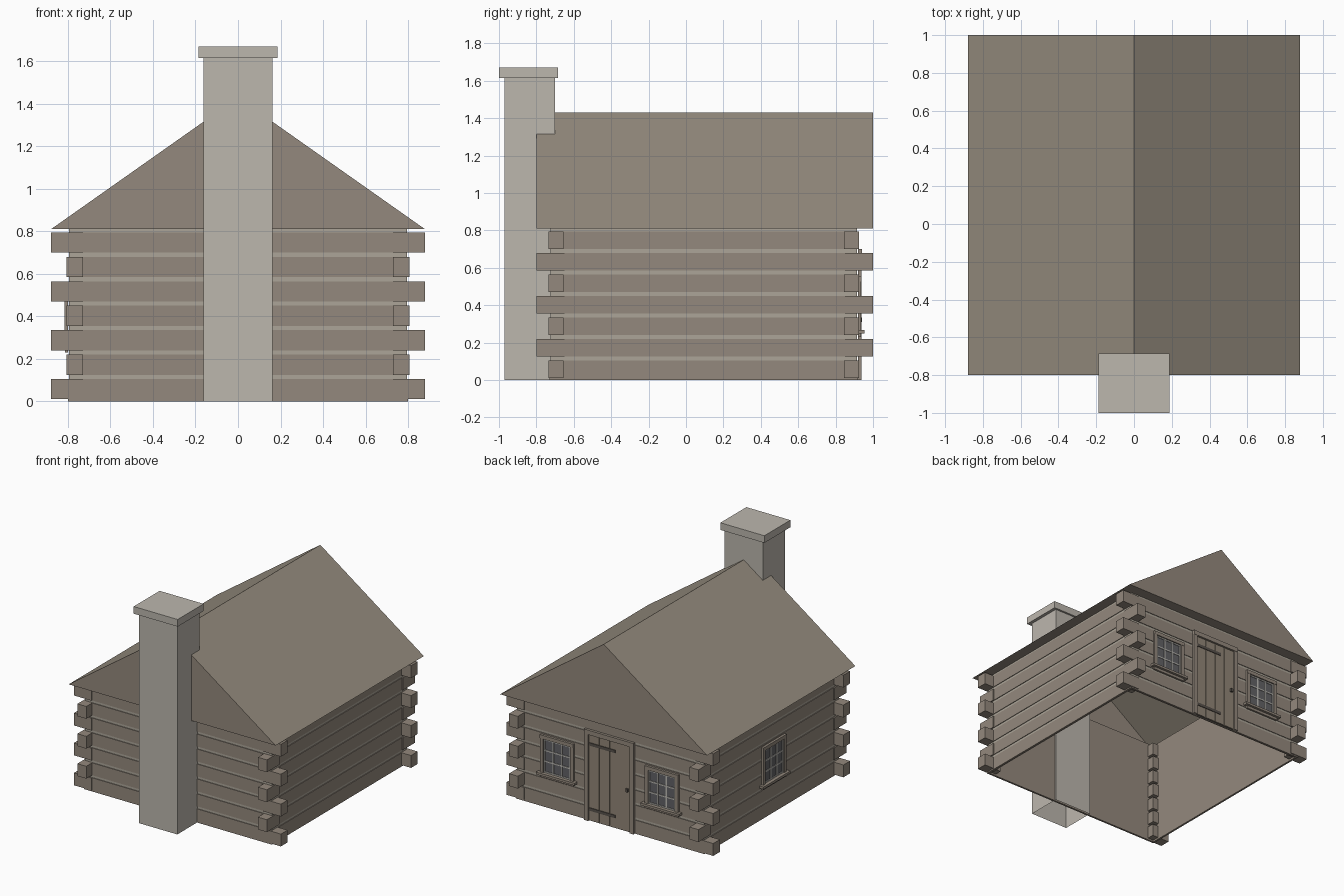
import bpy, bmesh
from mathutils import Vector

old = bpy.data.objects.get("Cube")
if old:
    bpy.data.objects.remove(old, do_unlink=True)


def material(name, srgb):
    col = [((c / 255 + 0.055) / 1.055) ** 2.4 for c in srgb] + [1]
    m = bpy.data.materials.new(name)
    m.use_nodes = True
    m.diffuse_color = col
    m.node_tree.nodes["Principled BSDF"].inputs["Base Color"].default_value = col
    return m


WOOD = material("log wood", (148, 137, 125))
ROOF = material("roof shingle", (150, 141, 127))
STONE = material("chimney stone", (188, 183, 174))
CHINK = material("chinking", (172, 165, 152))
DOOR = material("door wood", (146, 134, 119))
GLASS = material("window glass", (98, 98, 102))
MUNTIN = material("window bars", (190, 188, 182))
IRON = material("dark iron", (88, 82, 76))


def finish(name, bm, *mats):
    mesh = bpy.data.meshes.new(name)
    bm.to_mesh(mesh)
    bm.free()
    for m in mats:
        mesh.materials.append(m)
    ob = bpy.data.objects.new(name, mesh)
    bpy.context.collection.objects.link(ob)
    return ob


def add_box(bm, x, y, z, skip=None):
    """Box from three (min, max) ranges; skip drops the faces with those normals."""
    vs = bmesh.ops.create_cube(bm, size=1)["verts"]
    for v in vs:
        v.co = Vector([r[0] + (c + 0.5) * (r[1] - r[0]) for c, r in zip(v.co, (x, y, z))])
    if skip:
        faces = {f for v in vs for f in v.link_faces}
        for f in faces:
            f.normal_update()
        gone = [f for f in faces if any(f.normal.dot(Vector(n)) > 0.9 for n in skip)]
        bmesh.ops.delete(bm, geom=gone, context="FACES_ONLY")


def mirror(a, b, side, mid=0):
    return tuple(sorted((mid + side * a, mid + side * b)))


UP, DOWN = (0, 0, 1), (0, 0, -1)
MID = 0.095               # wall centre along y
WX, WY = 0.80, 0.825      # half sizes of the log faces
EAVE, RIDGE, HALF = 0.81, 1.43, 0.88
FRONT, BACK = -0.80, 1.0
PITCH, LOG = 0.115, 0.095

# Chinking behind the logs, and the wooden lining inside it
for name, inset, mat in (("chinking", 0.005, CHINK), ("wall_lining", 0.02, WOOD)):
    bm = bmesh.new()
    x, y = WX - inset, WY - inset
    add_box(bm, (-x, x), (MID - y, MID + y), (0, EAVE), skip=(UP, DOWN))
    finish(name, bm, mat)

# Log courses: flat wall logs, with corner ends that overlap in alternate directions
walls, ends = bmesh.new(), bmesh.new()
for i in range(7):
    z = (0.01 + i * PITCH, 0.01 + i * PITCH + LOG)
    wz = (0 if i == 0 else z[0], z[1])
    for s in (-1, 1):
        add_box(walls, mirror(WX - 0.015, WX, s), (MID - WY, MID + WY), wz)
        add_box(walls, (-WX, WX), mirror(WY - 0.015, WY, s, MID), wz)
        for t in (-1, 1):
            if i % 2 == 0:
                add_box(ends, mirror(0.73, HALF, s), mirror(0.75, 0.831, t, MID), z)
            else:
                add_box(ends, mirror(0.73, 0.806, s), mirror(0.75, 0.90, t, MID + 0.005), z)
finish("wall_logs", walls, WOOD)
finish("log_ends", ends, WOOD)

# Hollow roof: slopes, gable triangles and a soffit around the walls
bm = bmesh.new()
tri = [[bm.verts.new((x, y, z)) for x, z in ((-HALF, EAVE), (HALF, EAVE), (0, RIDGE))]
       for y in (FRONT, BACK)]
(a, b, c), (d, e, f) = tri
for face in ((a, b, c), (e, d, f), (b, e, f, c), (d, a, c, f)):
    bm.faces.new(face)
for face in bm.faces:
    face.normal_update()
    face.material_index = 1 if abs(face.normal.y) > 0.9 else 0
finish("roof", bm, ROOF, WOOD)
bm = bmesh.new()
outer = [(-HALF, FRONT), (HALF, FRONT), (HALF, BACK), (-HALF, BACK)]
inner = [(sx * (WX - 0.02), MID + sy * (WY - 0.02)) for sx, sy in ((-1, -1), (1, -1), (1, 1), (-1, 1))]
ov = [bm.verts.new((x, y, EAVE)) for x, y in outer]
iv = [bm.verts.new((x, y, EAVE)) for x, y in inner]
for k in range(4):
    n = (k + 1) % 4
    bm.faces.new((ov[k], iv[k], iv[n], ov[n]))
finish("soffit", bm, WOOD)

# Chimney
bm = bmesh.new()
add_box(bm, (-0.163, 0.163), (-0.97, -0.70), (0, 1.62), skip=(DOWN,))
finish("chimney", bm, STONE)
bm = bmesh.new()
add_box(bm, (-0.187, 0.187), (-1.0, -0.685), (1.615, 1.67))
finish("chimney_cap", bm, STONE)


def on_back(u, d, z):
    return u, (MID + WY + d[0], MID + WY + d[1]), z


def on_side(u, d, z):
    return (-WX - d[1], -WX - d[0]), u, z


def parts(name, mat, place, boxes):
    bm = bmesh.new()
    for u, d, z in boxes:
        add_box(bm, *place(u, d, z))
    finish(name, bm, mat)


def window(name, place, c):
    lo, hi, w, rim = 0.265, 0.555, 0.142, 0.028
    parts(name + "_frame", WOOD, place, [
        ((c + s * (w - rim / 2) - rim / 2, c + s * (w - rim / 2) + rim / 2), (0, 0.016), (lo, hi))
        for s in (-1, 1)] + [((c - w, c + w), (0, 0.018), (hi - rim, hi))])
    parts(name + "_sill", WOOD, place, [
        ((c - w - 0.022, c + w + 0.022), (0, 0.034), (lo - 0.015, lo + 0.003)),
        ((c - w, c + w), (0, 0.015), (lo - 0.035, lo - 0.015))])
    iw, z0, z1 = w - rim, lo + 0.003, hi - rim
    parts(name + "_glass", GLASS, place, [((c - iw, c + iw), (0, 0.003), (z0, z1))])
    bars = []
    for k in range(4):
        u = c - iw + 0.005 + k * (2 * iw - 0.01) / 3
        z = z0 + 0.005 + k * (z1 - z0 - 0.01) / 3
        bars.append(((u - 0.005, u + 0.005), (0, 0.008), (z0, z1)))
        bars.append(((c - iw, c + iw), (0, 0.0075), (z - 0.005, z + 0.005)))
    parts(name + "_bars", MUNTIN, place, bars)


window("back_left_window", on_back, 0.445)
window("back_right_window", on_back, -0.445)
window("side_window", on_side, 0.085)

# Plank door with frame, strap hinges and knob
parts("door_frame", WOOD, on_back,
      [(mirror(0.177, 0.21, s), (0, 0.018), (0, 0.70)) for s in (-1, 1)]
      + [((-0.21, 0.21), (0, 0.02), (0.665, 0.70))])
parts("door_gaps", IRON, on_back, [((-0.177, 0.177), (0, 0.003), (0, 0.665))])
plank = 0.354 / 4
parts("door_planks", DOOR, on_back,
      [((-0.177 + k * plank + 0.002, -0.177 + (k + 1) * plank - 0.002), (0, 0.008), (0.005, 0.662))
       for k in range(4)])
parts("door_hinges", IRON, on_back,
      [((-0.05, 0.175), (0.008, 0.013), (z, z + 0.022)) for z in (0.08, 0.58)])
parts("door_knob", IRON, on_back, [((-0.162, -0.144), (0.008, 0.022), (0.31, 0.335))])
